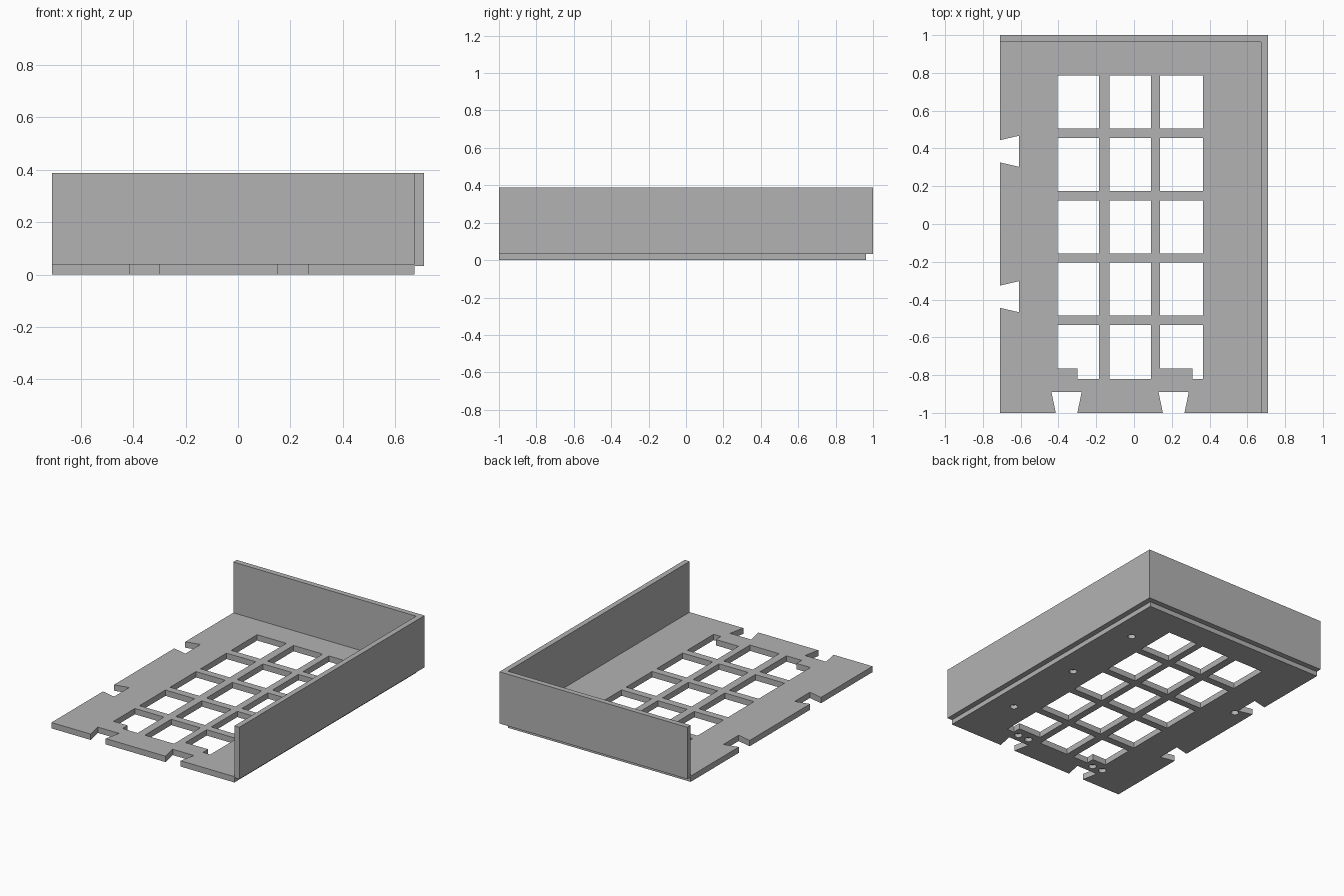
import bpy, bmesh, math

cube = bpy.data.objects.get("Cube")
if cube:
    bpy.data.objects.remove(cube, do_unlink=True)

grey = bpy.data.materials.new("light_grey")
grey.use_nodes = True
colour = (0.45, 0.45, 0.45, 1)
grey.diffuse_color = colour
grey.node_tree.nodes["Principled BSDF"].inputs["Base Color"].default_value = colour


def prism(bm, outline, z0, z1):
    """Extrude a flat outline from z0 to z1."""
    face = bm.faces.new([bm.verts.new((x, y, z0)) for x, y in outline])
    top = bmesh.ops.extrude_face_region(bm, geom=[face])["geom"]
    bmesh.ops.translate(bm, vec=(0, 0, z1 - z0),
                        verts=[v for v in top if isinstance(v, bmesh.types.BMVert)])


def rect(x0, x1, y0, y1):
    return [(x0, y0), (x1, y0), (x1, y1), (x0, y1)]


def make(name, prisms):
    bm = bmesh.new()
    for p in prisms:
        prism(bm, *p)
    bmesh.ops.recalc_face_normals(bm, faces=bm.faces)
    mesh = bpy.data.meshes.new(name)
    bm.to_mesh(mesh)
    bm.free()
    mesh.materials.append(grey)
    obj = bpy.data.objects.new(name, mesh)
    bpy.context.collection.objects.link(obj)
    return obj


# Base plate, and the L-shaped wall that overhangs its left and back edges
LEFT, RIGHT, BACK = 0.71, -0.71, 1.0
IN_X, IN_Y = 0.673, 0.963
base = make("base_plate", [(rect(RIGHT, IN_X, -1, IN_Y), 0, 0.04)])
make("side_and_back_wall", [([(LEFT, -1), (LEFT, BACK), (RIGHT, BACK), (RIGHT, IN_Y),
                              (IN_X, IN_Y), (IN_X, -1)], 0.033, 0.387)])

# Grid of windows; two windows of the front row have a stepped corner
cuts = []
columns = [(-0.405, -0.185), (-0.13, 0.09), (0.138, 0.365)]
for row in range(4):
    y0 = 0.505 - 0.33 * row
    cuts += [rect(x0, x1, y0, y0 + 0.28) for x0, x1 in columns]
cuts.append(rect(-0.13, 0.09, -0.82, -0.535))
for (x0, x1), step in ((columns[0], -0.30), (columns[2], 0.31)):
    cuts.append([(x0, -0.765), (step, -0.765), (step, -0.82),
                 (x1, -0.82), (x1, -0.535), (x0, -0.535)])

# Dovetail notches in the front edge and the right edge
for cx in (-0.357, 0.21):
    cuts.append([(cx - 0.053, -1.02), (cx + 0.053, -1.02),
                 (cx + 0.08, -0.89), (cx - 0.08, -0.89)])
for cy in (-0.385, 0.385):
    cuts.append([(-0.735, cy - 0.053), (-0.61, cy - 0.082),
                 (-0.61, cy + 0.082), (-0.735, cy + 0.053)])
prisms = [(c, -0.1, 0.2) for c in cuts]

# Blind round holes in the underside
holes = [(0.515, 0.59), (0.515, 0.01), (0.515, -0.575), (-0.61, 0.27),
         (0.26, -0.835), (0.176, -0.835), (-0.355, -0.835), (-0.437, -0.835)]
for hx, hy in holes:
    ring = [(hx + 0.025 * math.cos(math.tau * i / 24),
             hy + 0.025 * math.sin(math.tau * i / 24)) for i in range(24)]
    prisms.append((ring, -0.1, 0.026))

# Cut all the openings from the plate
cutter = make("opening_cutter", prisms)
cutter.hide_render = True
mod = base.modifiers.new("openings", "BOOLEAN")
mod.operation = "DIFFERENCE"
mod.solver = "EXACT"
mod.object = cutter
bpy.context.view_layer.objects.active = base
bpy.ops.object.modifier_apply(modifier=mod.name)
bpy.data.objects.remove(cutter, do_unlink=True)
